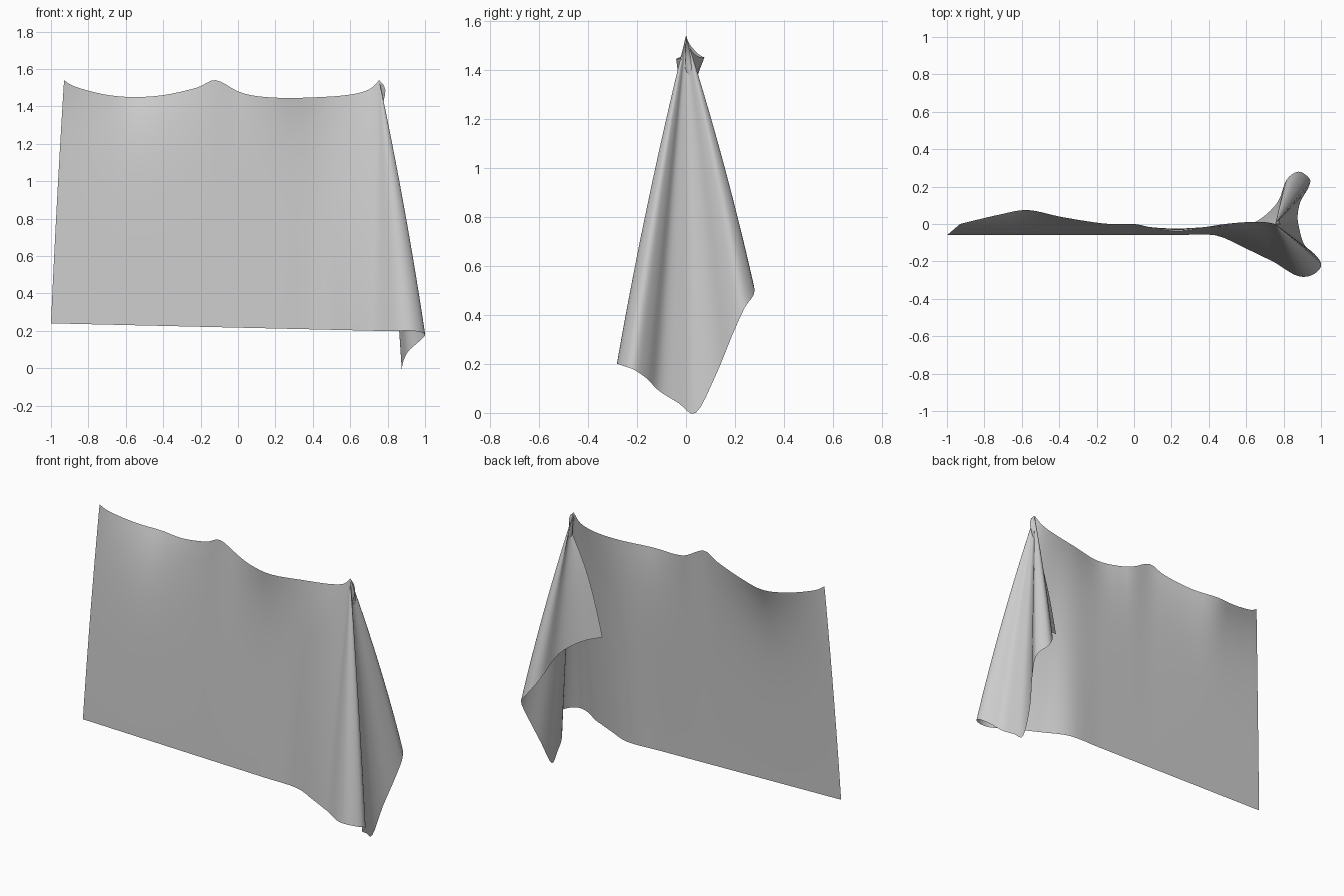
import bpy, math
from mathutils import Vector

if "Cube" in bpy.data.objects:
    bpy.data.objects.remove(bpy.data.objects["Cube"])

# Hanging top edge: sags between three pinned points
top = [(-.93, 0, 1.54), (-.87, .015, 1.505), (-.72, .05, 1.465), (-.57, .075, 1.45),
       (-.40, .04, 1.46), (-.22, .01, 1.50), (-.12, 0, 1.54), (0, 0, 1.48),
       (.10, -.02, 1.455), (.25, -.04, 1.445), (.45, -.005, 1.45), (.60, .01, 1.463),
       (.70, .01, 1.49), (.755, 0, 1.54)]

# Rim of the loose end that drapes in a cone from the last pin
rim = [(.86, -.272, .2), (.93, -.28, .2), (.985, -.25, .19), (1, -.21, .175),
       (.965, -.16, .14), (.91, -.11, .09), (.885, -.03, .04), (.875, .04, 0),
       (.89, .12, .15), (.93, .19, .32), (.94, .24, .43), (.88, .28, .5),
       (.815, .235, .6), (.77, .12, .72), (.68, .03, .785), (.575, -.02, .82)]

# Lower edge below the pinned part
pin = Vector(top[-1])
tops = [Vector(p) for p in top] + [pin] * len(rim)
bottoms = []
for x, y, z in top:
    bx = -1 + (x + .93) * 1.75 / 1.685
    by = -.06 - .48 * max(0, bx - .45)
    bottoms.append(Vector((bx, by, .24 - .023 * (bx + 1))))
bottoms += [Vector(p) for p in rim]


def spline(pts, steps):
    """Smooth curve through the points."""
    out = []
    for i in range(len(pts) - 1):
        a, b, c, d = (pts[min(max(j, 0), len(pts) - 1)] for j in range(i - 1, i + 3))
        for k in range(steps):
            t = k / steps
            out.append(b + (c - a) * t / 2 + (2 * a - 5 * b + 4 * c - d) * t * t / 2
                       + (3 * b - a - 3 * c + d) * t ** 3 / 2)
    return out + [pts[-1].copy()]


STEPS, ROWS = 4, 28
upper, lower = spline(tops, STEPS), spline(bottoms, STEPS)
n = len(upper)
pin_col = (len(top) - 1) * STEPS
verts, faces = [], []
for i, (a, b) in enumerate(zip(upper, lower)):
    if i >= pin_col:
        a = pin
    hook = max(0, 1 - (n - 1 - i) / (3 * STEPS))
    for r in range(ROWS + 1):
        t = r / ROWS
        s = t + .17 * t * (1 - t)
        p = a.lerp(b, s)
        p.z = a.z + (b.z - a.z) * t
        # sags of the top edge fade out quickly downwards
        p.y = a.y * (1 - t) ** 6 + b.y * s
        # loose edge leaves the pin outwards before folding back
        p.x += .055 * hook * (t / .13) * math.exp(1 - t / .13)
        verts.append(p)
for i in range(n - 1):
    for r in range(ROWS):
        k = i * (ROWS + 1) + r
        faces.append((k, k + 1, k + ROWS + 2, k + ROWS + 1))

# Cloth sheet
mesh = bpy.data.meshes.new("hanging_cloth")
mesh.from_pydata(verts, [], faces)
cloth = bpy.data.objects.new("hanging_cloth", mesh)
bpy.context.collection.objects.link(cloth)
bpy.context.view_layer.objects.active = cloth
cloth.select_set(True)
bpy.ops.object.mode_set(mode='EDIT')
bpy.ops.mesh.select_all(action='SELECT')
bpy.ops.mesh.remove_doubles(threshold=.0005)
bpy.ops.object.mode_set(mode='OBJECT')
bpy.ops.object.shade_smooth()
